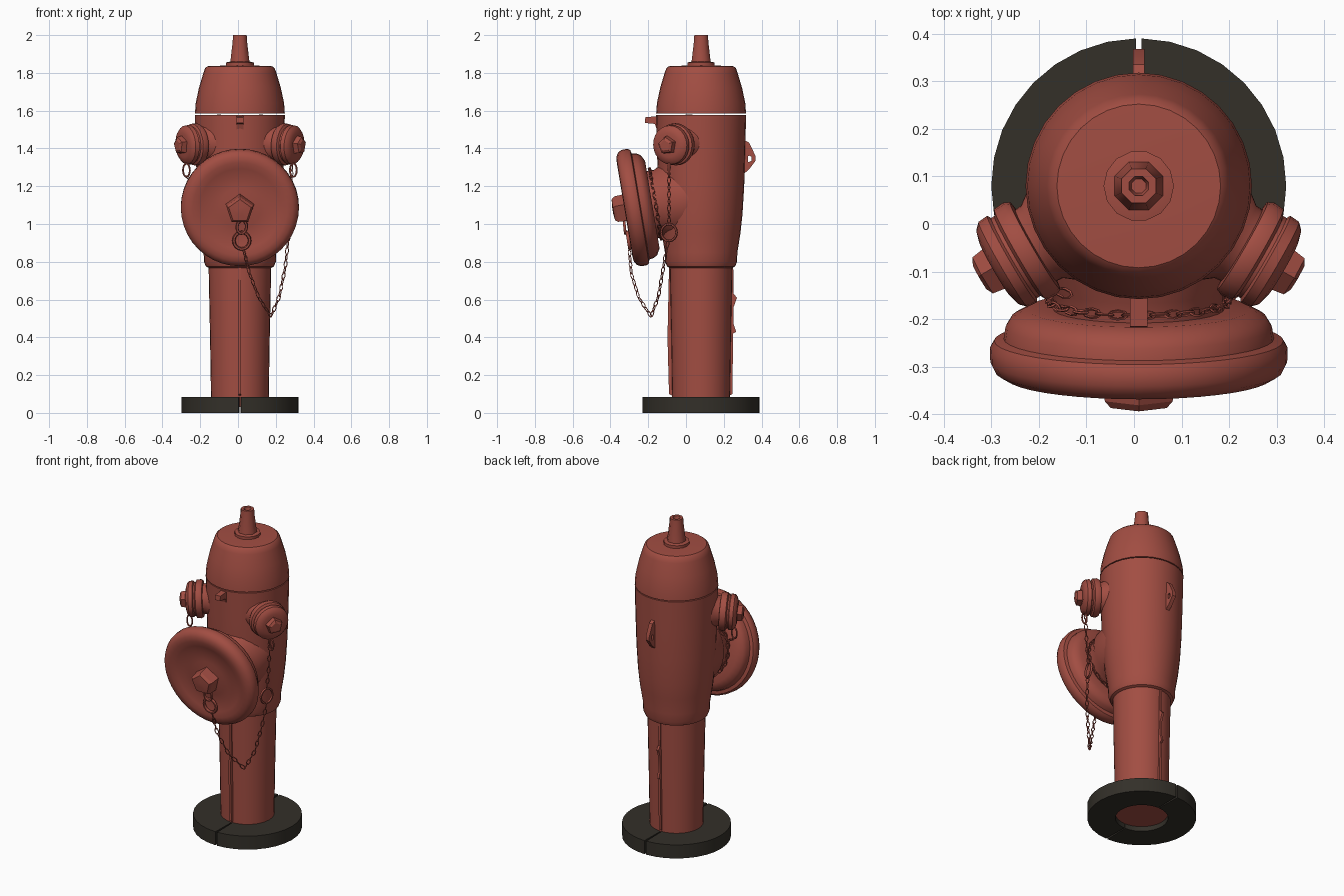
import bpy, bmesh
from math import pi, sin, cos, radians
from mathutils import Vector

cube = bpy.data.objects.get("Cube")
if cube:
    bpy.data.objects.remove(cube, do_unlink=True)

CX, CY = 0.01, 0.08          # axis of the upright barrel
UP = Vector((0, 0, 1))


def material(name, rgb):
    m = bpy.data.materials.new(name)
    m.use_nodes = True
    color = (*rgb, 1)
    m.diffuse_color = color
    m.node_tree.nodes["Principled BSDF"].inputs["Base Color"].default_value = color
    return m


RED = material("weathered_red", (0.36, 0.075, 0.055))
BLACK = material("dark_rubber", (0.033, 0.029, 0.022))


def finish(name, bm, mat, angle=35):
    bmesh.ops.recalc_face_normals(bm, faces=bm.faces[:])
    me = bpy.data.meshes.new(name)
    bm.to_mesh(me)
    bm.free()
    me.materials.append(mat)
    for p in me.polygons:
        p.use_smooth = True
    me.set_sharp_from_angle(angle=radians(angle))
    ob = bpy.data.objects.new(name, me)
    bpy.context.scene.collection.objects.link(ob)
    return ob


def lathe(name, profile, origin, axis=UP, seg=32, mat=RED, turn=0.0, angle=35):
    """Turn (distance along axis, radius) points into a closed solid."""
    bm = bmesh.new()
    q = Vector(axis).to_track_quat('Z', 'Y')
    o = Vector(origin)
    rings = []
    for t, r in profile:
        rings.append([bm.verts.new(o + q @ Vector((r * cos(a), r * sin(a), t)))
                      for a in (turn + 2 * pi * i / seg for i in range(seg))])
    for a, b in zip(rings, rings[1:]):
        for i in range(seg):
            j = (i + 1) % seg
            bm.faces.new((a[i], a[j], b[j], b[i]))
    bm.faces.new(rings[0])
    bm.faces.new(rings[-1])
    return finish(name, bm, mat, angle)


def add_link(bm, center, along, side, length, width, wire, n=10, m=5):
    """Add one oval wire link to a mesh."""
    along = Vector(along).normalized()
    normal = along.cross(Vector(side)).normalized()
    side = normal.cross(along)
    rows = []
    for i in range(n):
        a = 2 * pi * i / n
        p = Vector(center) + along * cos(a) * length + side * sin(a) * width
        out = along * cos(a) + side * sin(a)
        rows.append([bm.verts.new(p + wire * (out * cos(b) + normal * sin(b)))
                     for b in (2 * pi * k / m for k in range(m))])
    for i in range(n):
        a, b = rows[i], rows[(i + 1) % n]
        for k in range(m):
            l = (k + 1) % m
            bm.faces.new((a[k], a[l], b[l], b[k]))


def chain(name, points, pitch=0.034):
    """String alternating links along a polyline."""
    bm = bmesh.new()
    count = 0
    for p, q in zip(points, points[1:]):
        p, q = Vector(p), Vector(q)
        d = q - p
        n = max(1, round(d.length / pitch))
        across = d.cross(Vector((0.5, -0.8, 0.3)))
        for i in range(n):
            side = across if count % 2 else d.cross(across)
            add_link(bm, p + d * (i + 0.5) / n, d, side, 0.02, 0.009, 0.003, 8, 4)
            count += 1
    return finish(name, bm, RED, 60)


def ring(name, center, along, side, length, width, wire):
    bm = bmesh.new()
    add_link(bm, center, along, side, length, width, wire, 16, 6)
    return finish(name, bm, RED, 60)


def plate(name, outline, hole=None, thick=0.012):
    """Upright plate in the y-z plane, with an optional matching hole."""
    bm = bmesh.new()
    outer = [bm.verts.new((CX - thick, y, z)) for y, z in outline]
    if hole:
        inner = [bm.verts.new((CX - thick, y, z)) for y, z in hole]
        n = len(outer)
        for i in range(n):
            j = (i + 1) % n
            bm.faces.new((outer[i], outer[j], inner[j], inner[i]))
    else:
        bm.faces.new(outer)
    geo = bmesh.ops.extrude_face_region(bm, geom=bm.faces[:], use_keep_orig=True)
    moved = [v for v in geo["geom"] if isinstance(v, bmesh.types.BMVert)]
    bmesh.ops.translate(bm, verts=moved, vec=(2 * thick, 0, 0))
    return finish(name, bm, RED, 30)


# Split rubber base ring
def base_half(name, sign):
    bm = bmesh.new()
    n, start = 16, 0.02
    arc = [-pi / 2 + start + (pi - 2 * start) * i / n for i in range(n + 1)]
    path = [(0.31, a) for a in arc] + [(0.15, a) for a in reversed(arc)]
    face = bm.faces.new([bm.verts.new((CX + sign * r * cos(a), CY + r * sin(a), 0))
                         for r, a in path])
    geo = bmesh.ops.extrude_face_region(bm, geom=[face], use_keep_orig=True)
    moved = [v for v in geo["geom"] if isinstance(v, bmesh.types.BMVert)]
    bmesh.ops.translate(bm, verts=moved, vec=(0, 0, 0.085))
    return finish(name, bm, BLACK)


base_half("base_ring_left", 1)
base_half("base_ring_right", -1)

# Barrel and bonnet
foot = (CX, CY, 0)
lathe("standpipe", [(0.03, 0.152), (0.4, 0.158), (0.79, 0.166)], foot)
lathe("upper_barrel", [(0.765, 0.16), (0.775, 0.18), (0.8, 0.19), (0.85, 0.192),
                       (0.95, 0.208), (1.05, 0.219), (1.2, 0.228), (1.4, 0.234),
                       (1.578, 0.238)], foot)
lathe("bonnet", [(1.584, 0.238), (1.64, 0.234), (1.72, 0.217), (1.8, 0.193),
                 (1.825, 0.184), (1.835, 0.172), (1.838, 0.1)], foot)
lathe("bonnet_washer", [(1.835, 0.074), (1.855, 0.074), (1.86, 0.05)], foot, seg=14)
lathe("operating_nut", [(1.85, 0.056), (1.88, 0.052), (1.96, 0.042), (2.0, 0.039),
                        (2.0, 0.022), (1.97, 0.016)], foot, seg=8, turn=pi / 8, angle=50)

# Large front outlet with its dished cap, leaning slightly down
lean = Vector((0, -0.986, -0.164))
front = Vector((CX, CY, 1.146))
lathe("front_outlet_neck", [(0.05, 0.215), (0.18, 0.205), (0.22, 0.18), (0.29, 0.18)],
      front, lean)
lathe("front_cap", [(0.262, 0.17), (0.262, 0.235), (0.28, 0.268), (0.3, 0.28),
                    (0.325, 0.284), (0.33, 0.304), (0.345, 0.313), (0.375, 0.312),
                    (0.395, 0.302), (0.408, 0.28), (0.411, 0.25), (0.402, 0.215),
                    (0.392, 0.17), (0.392, 0.11), (0.398, 0.07)], front, lean, seg=40)
lathe("front_cap_nut", [(0.39, 0.08), (0.455, 0.075), (0.47, 0.062), (0.474, 0.02)],
      front, lean, seg=5, turn=pi / 2, angle=20)

# Mirrored hose outlets
for side, s in (("left", 1), ("right", -1)):
    d = Vector((0.864 * s, -0.499, -0.06))
    o = Vector((CX, CY, 1.438))
    lathe(side + "_outlet_neck", [(0.12, 0.15), (0.2, 0.115), (0.235, 0.088),
                                  (0.28, 0.084)], o, d)
    lathe(side + "_outlet_cap", [(0.25, 0.085), (0.252, 0.106), (0.265, 0.112),
                                 (0.288, 0.11), (0.295, 0.097), (0.303, 0.097),
                                 (0.308, 0.105), (0.33, 0.103), (0.343, 0.09),
                                 (0.35, 0.065), (0.35, 0.04)], o, d, seg=24)
    lathe(side + "_outlet_nut", [(0.34, 0.052), (0.378, 0.046), (0.386, 0.03)],
          o, d, seg=5, turn=0.4, angle=20)
    ring(side + "_cap_hook", (CX + s * 0.283, -0.09, 1.285), UP, (1, 0, 0),
         0.035, 0.018, 0.005)

# Lugs and casting seams
plate("front_lug", [(-0.14, 1.46), (-0.165, 1.53), (-0.218, 1.535),
                    (-0.215, 1.565), (-0.14, 1.572)], thick=0.018)
plate("rear_lug",
      [(0.3, 1.26), (0.335, 1.29), (0.368, 1.335), (0.368, 1.36), (0.335, 1.43), (0.3, 1.45)],
      [(0.328, 1.33), (0.333, 1.328), (0.346, 1.335), (0.346, 1.356), (0.336, 1.362),
       (0.328, 1.358)])
plate("front_seam", [(-0.06, 0.085), (-0.09, 0.1), (-0.098, 0.4), (-0.09, 0.77),
                     (-0.06, 0.77)], thick=0.007)
plate("rear_seam", [(0.22, 0.085), (0.245, 0.1), (0.25, 0.42), (0.266, 0.43),
                    (0.252, 0.47), (0.252, 0.56), (0.27, 0.61), (0.252, 0.63),
                    (0.25, 0.77), (0.22, 0.77)], thick=0.007)

# Hook, retaining rings and chains
ring("front_hook_upper", (0.02, -0.325, 0.985), (0.1, -0.1, 1), (1, 0, 0), 0.035, 0.025, 0.008)
ring("front_hook_lower", (0.02, -0.305, 0.912), (0, -0.16, 1), (1, 0, 0), 0.045, 0.042, 0.009)
ring("chain_ring", (0.262, -0.09, 0.955), UP, (0.3, 1, 0), 0.045, 0.042, 0.007)
chain("hanging_chain", [(0.03, -0.3, 0.86), (0.06, -0.29, 0.74), (0.11, -0.25, 0.61),
                        (0.175, -0.185, 0.51), (0.22, -0.145, 0.62), (0.25, -0.12, 0.77),
                        (0.265, -0.095, 0.91)])
chain("left_cap_chain", [(0.285, -0.09, 1.38), (0.283, -0.09, 1.25), (0.275, -0.09, 1.1),
                         (0.262, -0.09, 1.0)])
collar = front + lean * 0.245
lift = Vector((0, -0.164, 0.986))
chain("neck_chain", [collar + 0.19 * (Vector((1, 0, 0)) * sin(a) + lift * cos(a))
                     for a in (2 * pi * i / 20 for i in range(21))])
chain("right_cap_chain", [(-0.273, -0.09, 1.25), (-0.2, -0.13, 1.2), (-0.13, -0.15, 1.24)])
